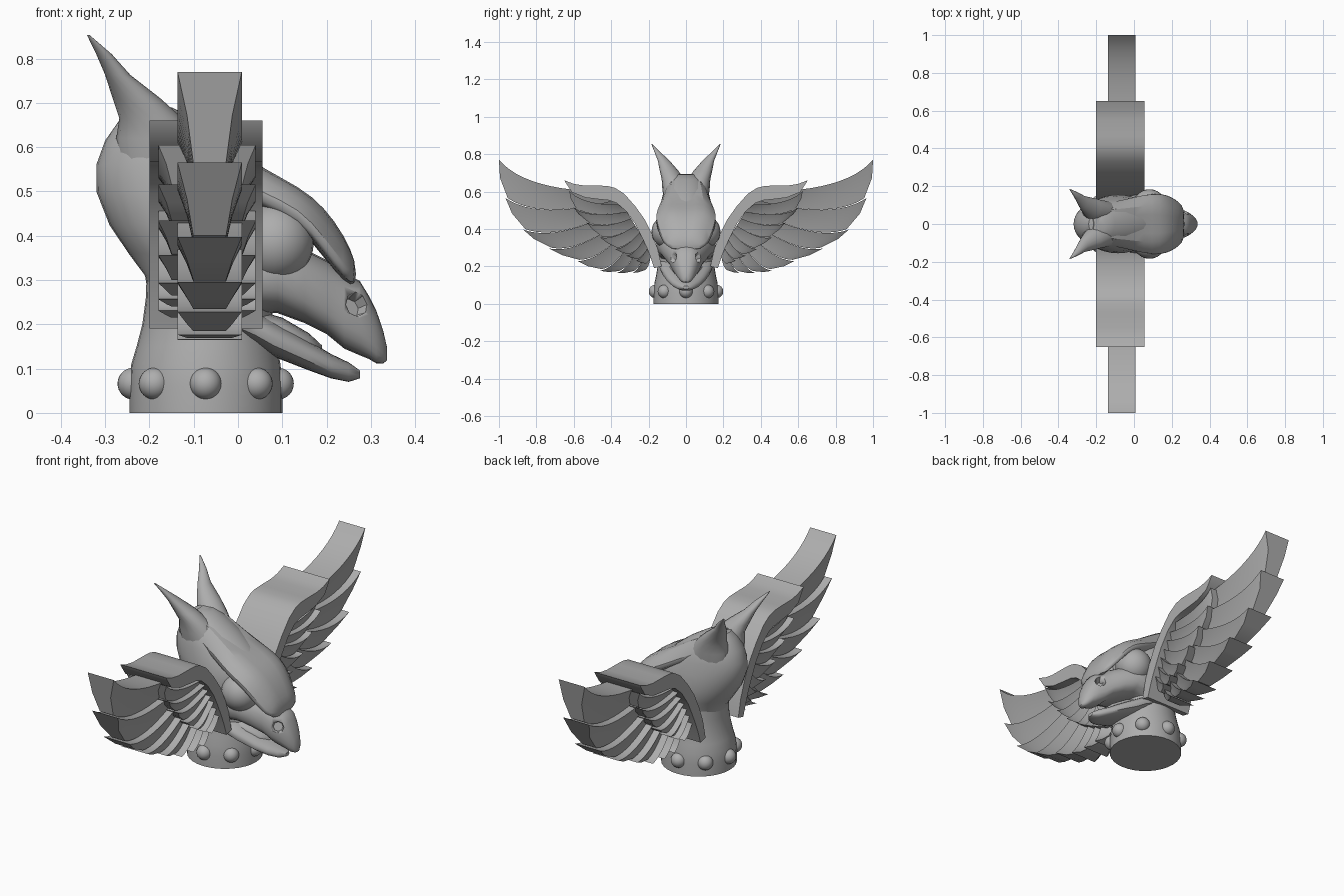
import bpy, bmesh
from math import sin, cos, pi, radians
from mathutils import Vector

cube = bpy.data.objects.get("Cube")
if cube:
    bpy.data.objects.remove(cube, do_unlink=True)

stone = bpy.data.materials.new("stone_grey")
stone.use_nodes = True
GREY = (0.42, 0.42, 0.42, 1)
stone.diffuse_color = GREY
stone.node_tree.nodes["Principled BSDF"].inputs["Base Color"].default_value = GREY


def finish(name, bm, angle=40, mirror=False, subdivide=0):
    """Turn a bmesh into a shaded object, optionally mirrored across y."""
    bmesh.ops.recalc_face_normals(bm, faces=bm.faces)
    mesh = bpy.data.meshes.new(name)
    bm.to_mesh(mesh)
    bm.free()
    mesh.materials.append(stone)
    ob = bpy.data.objects.new(name, mesh)
    bpy.context.collection.objects.link(ob)
    bpy.ops.object.select_all(action='DESELECT')
    ob.select_set(True)
    bpy.context.view_layer.objects.active = ob
    bpy.ops.object.shade_smooth_by_angle(angle=radians(angle))
    if mirror:
        mod = ob.modifiers.new("mirror", 'MIRROR')
        mod.use_axis = (False, True, False)
        mod.use_mirror_merge = False
    if subdivide:
        ob.modifiers.new("subdivide", 'SUBSURF').levels = subdivide
        ob.modifiers[-1].render_levels = subdivide
    return ob


def loft(bm, rings):
    """Skin a list of equal closed rings and cap both ends."""
    rows = [[bm.verts.new(p) for p in ring] for ring in rings]
    n = len(rows[0])
    for a, b in zip(rows, rows[1:]):
        for i in range(n):
            bm.faces.new((a[i], a[(i + 1) % n], b[(i + 1) % n], b[i]))
    bm.faces.new(rows[0])
    bm.faces.new(rows[-1])


def column(name, levels, sides=32, **kw):
    """Stack of horizontal ellipses: z, back x, front x, half width, centre y."""
    rings = []
    for z, x0, x1, hw, cy in levels:
        rings.append([((x0 + x1) / 2 + (x1 - x0) / 2 * cos(2 * pi * i / sides),
                       cy + hw * sin(2 * pi * i / sides), z) for i in range(sides)])
    bm = bmesh.new()
    loft(bm, rings)
    return finish(name, bm, **kw)


def power(v, e):
    return abs(v) ** e * (1 if v > 0 else -1)


def muzzle(name, stations, sides=20):
    """Row of rounded cross-sections along x: x, top z, bottom z, half width."""
    rings = []
    for x, top, bottom, hw in stations:
        rings.append([(x, hw * power(cos(2 * pi * i / sides), 0.8),
                       (top + bottom) / 2 + (top - bottom) / 2 * power(sin(2 * pi * i / sides), 0.8))
                      for i in range(sides)])
    bm = bmesh.new()
    loft(bm, rings)
    return finish(name, bm)


def ball(name, centre, radius, **kw):
    bm = bmesh.new()
    bmesh.ops.create_uvsphere(bm, u_segments=24, v_segments=16, radius=radius)
    bmesh.ops.translate(bm, verts=bm.verts, vec=centre)
    return finish(name, bm, **kw)


# Neck with its ring of studs
column("neck", [(0, -.245, .1, .173, 0), (.06, -.245, .1, .173, 0), (.11, -.241, .096, .169, 0),
                (.15, -.229, .088, .16, 0), (.2, -.216, .08, .152, 0),
                (.26, -.208, .075, .143, 0), (.33, -.206, .075, .14, 0)])
for k in range(8):
    a = k * pi / 4
    ball("neck_stud", (-.073 + .163 * cos(a), .163 * sin(a), .066), .036)

# Skull, horns and eyes
column("skull", [(.27, -.203, .07, .13, 0), (.31, -.21, .09, .14, 0), (.36, -.247, .11, .15, 0),
                 (.424, -.29, .12, .155, 0), (.5, -.32, .12, .145, 0), (.56, -.32, .05, .13, 0),
                 (.615, -.3, -.02, .115, 0), (.665, -.265, -.1, .085, 0), (.69, -.24, -.15, .05, 0)])
column("horn", [(.56, -.27, -.05, .06, .06), (.62, -.275, -.09, .065, .062),
                (.665, -.268, -.125, .06, .07), (.71, -.283, -.175, .05, .09),
                (.763, -.3, -.243, .032, .118), (.81, -.32, -.285, .016, .152),
                (.853, -.341, -.335, .003, .182)], sides=16, mirror=True)
ball("eye", (.082, .095, .385), .089, mirror=True)

# Crest and brow: x, centre z, ridge y, ridge z, edge y, edge z
bm = bmesh.new()
rings = []
for x, zc, yr, zr, ye, ze in [(-.235, .7, .08, .725, .12, .66), (-.137, .665, .08, .69, .122, .59),
                              (-.04, .61, .09, .628, .142, .54), (.053, .545, .1, .563, .17, .49),
                              (.14, .5, .1, .522, .178, .455), (.195, .455, .085, .477, .16, .385),
                              (.24, .395, .07, .41, .125, .325), (.268, .33, .05, .345, .095, .312)]:
    half = [(yr, zr), (ye, ze), (ye * .88, ze - .025)]
    side = [(0, zc)] + half + [(0, ze - .04)] + [(-y, z) for y, z in reversed(half)]
    rings.append([(x, y, z) for y, z in side])
loft(bm, rings)
finish("crest_brow", bm, angle=60, subdivide=1)

# Beak, mouth and jaw
snout = muzzle("upper_beak", [(-.02, .4, .2, .15), (.04, .4, .225, .158), (.09, .395, .225, .148),
                              (.15, .37, .203, .125), (.2, .345, .178, .1), (.24, .315, .145, .082),
                              (.275, .298, .13, .068), (.295, .265, .122, .057),
                              (.312, .232, .112, .044), (.328, .185, .112, .028),
                              (.336, .15, .118, .01)])
muzzle("lower_jaw", [(.0, .245, .17, .145), (.04, .232, .15, .14), (.08, .21, .127, .128),
                     (.16, .163, .096, .1), (.21, .133, .078, .073), (.25, .114, .07, .045),
                     (.275, .096, .078, .015)])
muzzle("tongue", [(.03, .235, .17, .1), (.1, .215, .16, .085), (.16, .18, .13, .06),
                  (.19, .152, .12, .025)])

# Nostril pits
for s in (-1, 1):
    bm = bmesh.new()
    bmesh.ops.create_cone(bm, cap_ends=True, segments=8, radius1=.022, radius2=.034, depth=.06)
    turn = Vector((.5, s * .8, .3)).to_track_quat('Z', 'Y').to_matrix()
    bmesh.ops.rotate(bm, verts=bm.verts, matrix=turn)
    bmesh.ops.translate(bm, verts=bm.verts, vec=(.268, s * .066, .245))
    cutter = finish("nostril_cutter", bm)
    cutter.hide_render = True
    cut = snout.modifiers.new("nostril", 'BOOLEAN')
    cut.operation, cut.object, cut.solver = 'DIFFERENCE', cutter, 'EXACT'
    bpy.context.view_layer.objects.active = snout
    bpy.ops.object.modifier_apply(modifier=cut.name)
    bpy.data.objects.remove(cutter, do_unlink=True)


def vane(root, tip, steps=12):
    """Curved feather edge in the y-z plane, sweeping up towards its tip."""
    d = tip - root
    bend = root + d * .7 + Vector((d.y, -d.x)) * .2
    return [root * (1 - u) ** 2 + bend * 2 * u * (1 - u) + tip * u * u
            for u in (i / steps for i in range(steps + 1))]


def feathers(name, tips, root_a, root_b, cx, wide, thin):
    """Fan of wedge feathers, each thick along the top and thin below."""
    tips = [Vector(t) for t in tips]
    n = len(tips) - 1
    roots = [Vector(root_a).lerp(Vector(root_b), i / n) for i in range(n + 1)]
    for i in range(n):
        out = (tips[i] - roots[i]).normalized() * (.012 if i else 0)
        top = vane(roots[i], tips[i] + out)
        low = vane(roots[i + 1], tips[i + 1])
        rings = []
        for k, (a, b) in enumerate(zip(top, low)):
            m = (a + b) / 2 + (a - roots[i]) * .03
            mid = wide * .4 + thin * .6
            rows = [(a, wide), (m, mid), (b, thin)]
            rings.append([(cx + w, p.x, p.y) for p, w in rows] +
                         [(cx - w, p.x, p.y) for p, w in reversed(rows)])
        bm = bmesh.new()
        loft(bm, rings)
        finish(name, bm, angle=30, mirror=True)


# Wings: long flight feathers, shorter coverts and the arm band above them
feathers("flight_feather", [(1, .77), (.953, .565), (.86, .4), (.72, .3), (.57, .235), (.45, .185),
                            (.36, .175), (.28, .175), (.22, .18)],
         (.4, .6), (.19, .25), -.064, .0725, .037)
feathers("covert_feather", [(.625, .605), (.59, .515), (.52, .435), (.45, .36), (.37, .3),
                            (.31, .265), (.26, .24), (.215, .215)],
         (.34, .53), (.18, .27), -.07, .11, .08)

outer = [(.65, .66), (.6, .641), (.55, .633), (.47, .632), (.42, .63), (.38, .62), (.33, .588),
         (.27, .52), (.22, .45), (.18, .37), (.15, .29), (.13, .2)]
inner = [(.645, .65), (.61, .597), (.54, .568), (.46, .558), (.41, .553), (.37, .538), (.32, .495),
         (.27, .425), (.24, .365), (.21, .3), (.19, .25), (.17, .19)]
bm = bmesh.new()
loft(bm, [[(-.2, a, b), (.055, a, b), (.055, c, d), (-.2, c, d)]
          for (a, b), (c, d) in zip(outer, inner)])
finish("wing_arm_band", bm, angle=35, mirror=True)
